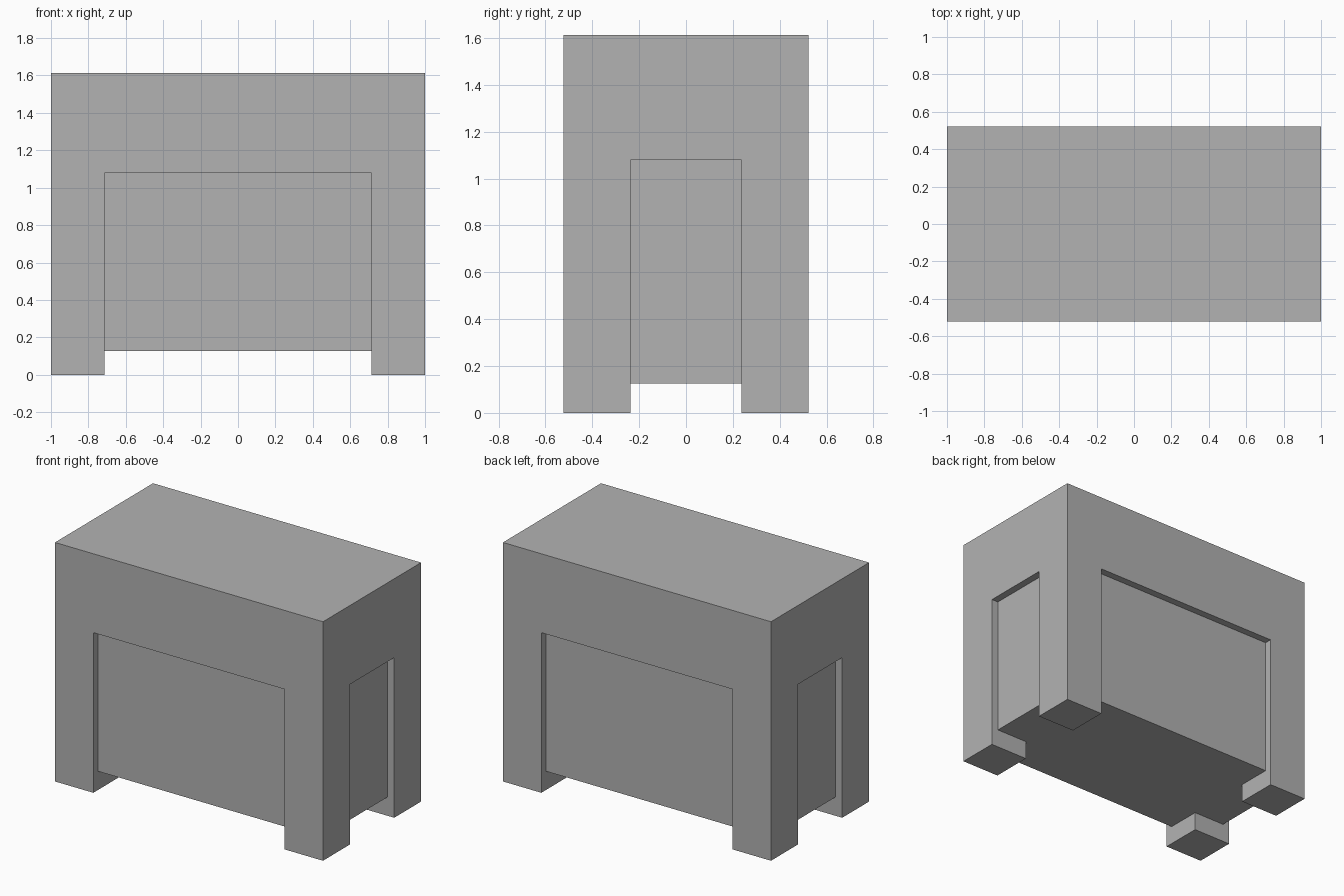
import bpy
import bmesh
from mathutils import Matrix, Vector

old = bpy.data.objects.get("Cube")
if old:
    bpy.data.objects.remove(old, do_unlink=True)

WIDTH, DEPTH, HEIGHT = 2.0, 1.045, 1.612
LEG = 0.286          # square leg size
OPENING_TOP = 1.08   # underside of the hood
CORE_BOTTOM = 0.126
INSET = 0.05         # core set back from the outer faces

grey = bpy.data.materials.new("plain_grey")
grey.use_nodes = True
colour = (0.448, 0.448, 0.448, 1)
grey.diffuse_color = colour
grey.node_tree.nodes["Principled BSDF"].inputs["Base Color"].default_value = colour


def box(bm, width, depth, bottom, top):
    matrix = (Matrix.Translation((0, 0, (bottom + top) / 2))
              @ Matrix.Diagonal((width, depth, top - bottom, 1)))
    bmesh.ops.create_cube(bm, size=1, matrix=matrix)


def finish(bm, name):
    bmesh.ops.recalc_face_normals(bm, faces=bm.faces)
    mesh = bpy.data.meshes.new(name)
    bm.to_mesh(mesh)
    bm.free()
    mesh.materials.append(grey)
    bpy.context.collection.objects.link(bpy.data.objects.new(name, mesh))


# Outer frame: a slab whose four bottom corners are pulled down into legs
leg_x, leg_y = WIDTH / 2 - LEG, DEPTH / 2 - LEG
bm = bmesh.new()
box(bm, WIDTH, DEPTH, OPENING_TOP, HEIGHT)
for axis, offset in ((Vector((1, 0, 0)), leg_x), (Vector((0, 1, 0)), leg_y)):
    for side in (-1, 1):
        bmesh.ops.bisect_plane(bm, geom=bm.verts[:] + bm.edges[:] + bm.faces[:],
                               plane_co=axis * offset * side, plane_no=axis)
bm.normal_update()
corners = []
for face in bm.faces:
    centre = face.calc_center_median()
    if face.normal.z < -0.5 and abs(centre.x) > leg_x and abs(centre.y) > leg_y:
        corners.append(face)
feet = bmesh.ops.extrude_discrete_faces(bm, faces=corners)["faces"]
for foot in feet:
    for vert in foot.verts:
        vert.co.z = 0
bmesh.ops.remove_doubles(bm, verts=bm.verts[:], dist=0.0001)
bmesh.ops.recalc_face_normals(bm, faces=bm.faces)
bmesh.ops.dissolve_limit(bm, angle_limit=0.01, verts=bm.verts[:], edges=bm.edges[:])
finish(bm, "outer_frame")

# Recessed core between the legs
bm = bmesh.new()
box(bm, WIDTH - 2 * INSET, DEPTH - 2 * INSET, CORE_BOTTOM, OPENING_TOP + INSET)
finish(bm, "inner_core")
